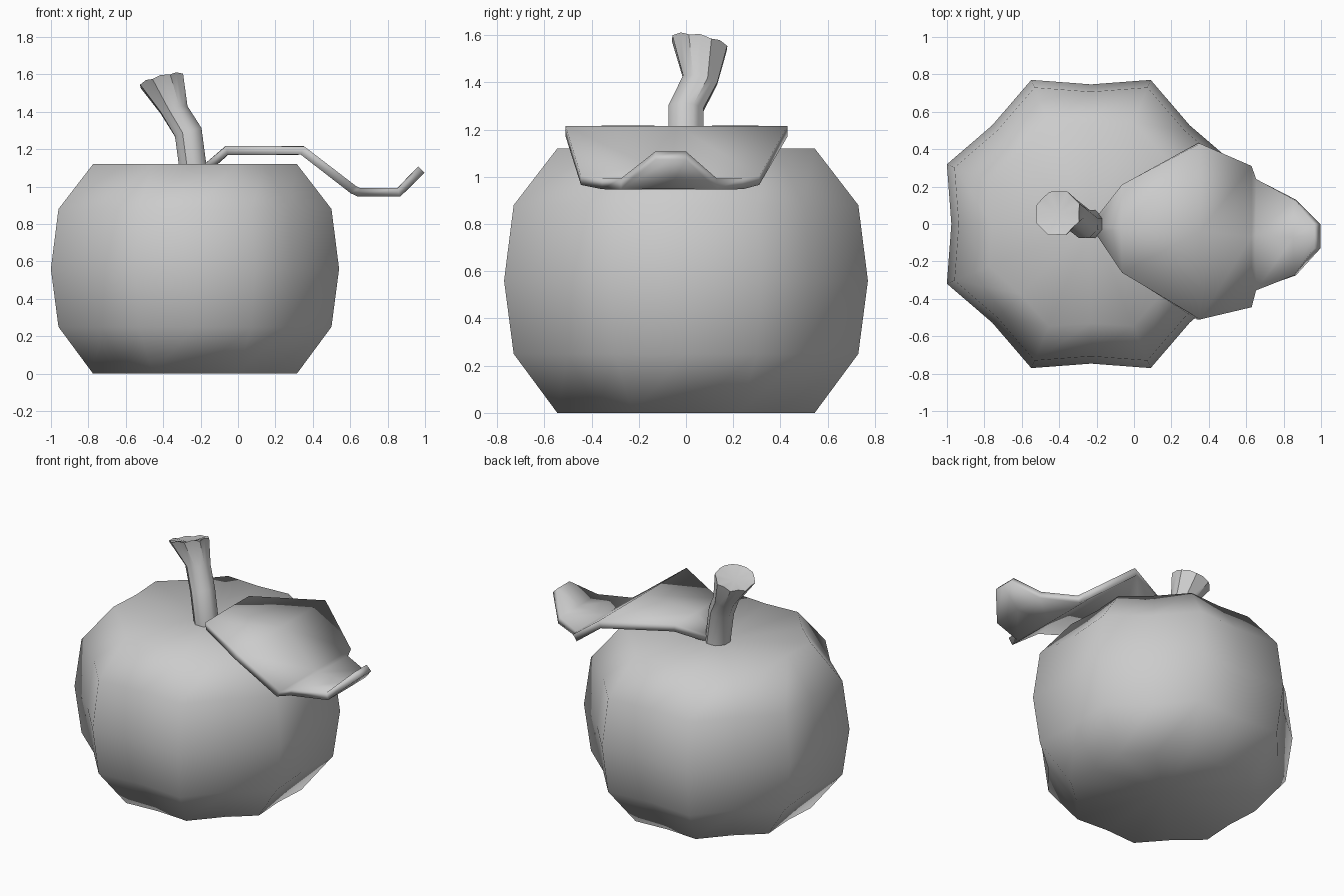
import bpy, bmesh, math
from mathutils import Vector

if "Cube" in bpy.data.objects:
    bpy.data.objects.remove(bpy.data.objects["Cube"])


def add_object(name, bm, angle):
    bmesh.ops.recalc_face_normals(bm, faces=bm.faces)
    me = bpy.data.meshes.new(name)
    bm.to_mesh(me)
    bm.free()
    ob = bpy.data.objects.new(name, me)
    bpy.context.collection.objects.link(ob)
    bpy.ops.object.select_all(action='DESELECT')
    ob.select_set(True)
    bpy.context.view_layer.objects.active = ob
    bpy.ops.object.shade_smooth_by_angle(angle=math.radians(angle))
    return ob


def loft(name, rings, start, end, angle):
    """Skin a list of equal-length rings and close both ends with a fan."""
    bm = bmesh.new()
    vr = [[bm.verts.new(p) for p in r] for r in rings]
    n = len(vr[0])
    for a, b in zip(vr, vr[1:]):
        for i in range(n):
            j = (i + 1) % n
            bm.faces.new((a[i], a[j], b[j], b[i]))
    for ring, tip in ((vr[0], start), (vr[-1], end)):
        c = bm.verts.new(tip)
        for i in range(n):
            bm.faces.new((ring[i], ring[(i + 1) % n], c))
    return add_object(name, bm, angle)


# Fruit body: eight lobes with shallow valleys between them
CX = -0.23
body = []
for r, z, dent in ((0.59, 0, 0.9), (0.79, 0.25, 0.895), (0.834, 0.56, 0.895),
                   (0.79, 0.88, 0.895), (0.59, 1.12, 0.9)):
    ring = []
    for i in range(16):
        t = math.radians(22.5 * i)
        rr = r if i % 2 else r * dent
        ring.append((CX + rr * math.cos(t), rr * math.sin(t), z))
    body.append(ring)
loft("fruit_body", body, (CX, 0, 0.04), (CX, 0, 1.07), 80)

# Stem: bent eight-sided tube flaring to a scalloped top
stem = []
sections = (((-0.23, 0, 1.02), 0.08, (0, 0, 1)),
            ((-0.266, 0, 1.29), 0.08, (-0.3, 0.1, 1)),
            ((-0.342, 0.06, 1.41), 0.08, (-0.2, 0.2, 1)),
            ((-0.407, 0.057, 1.565), 0.128, (-0.26, 0.2, 1)))
for k, (c, r, nrm) in enumerate(sections):
    q = Vector((0, 0, 1)).rotation_difference(Vector(nrm))
    ring = []
    for i in range(16):
        t = math.radians(22.5 * i)
        rr = r if i % 2 else r * 0.925
        lift = 0.01 if k == 3 and i % 2 == 0 else 0
        ring.append(Vector(c) + q @ Vector((rr * math.cos(t), rr * math.sin(t), lift)))
    stem.append(ring)
loft("stem", stem, (-0.23, 0, 1.02), (-0.405, 0.055, 1.55), 45)

# Leaf: folded strip with stations (x, y min, y max, z), then thickened
stations = ((-0.19, -0.05, 0.03, 1.08), (-0.06, -0.26, 0.21, 1.193),
            (0.345, -0.51, 0.43, 1.193), (0.615, -0.445, 0.31, 0.985),
            (0.645, -0.355, 0.24, 0.97), (0.86, -0.275, 0.13, 0.97),
            (0.98, -0.13, 0.0, 1.09))
bm = bmesh.new()
rows = [[bm.verts.new((x, a + (b - a) * f, z)) for f in (0, 0.5, 1)]
        for x, a, b, z in stations]
for r0, r1 in zip(rows, rows[1:]):
    for i in range(2):
        bm.faces.new((r0[i], r1[i], r1[i + 1], r0[i + 1]))
leaf = add_object("leaf", bm, 50)
mod = leaf.modifiers.new("thickness", 'SOLIDIFY')
mod.thickness = 0.048
mod.offset = 0
